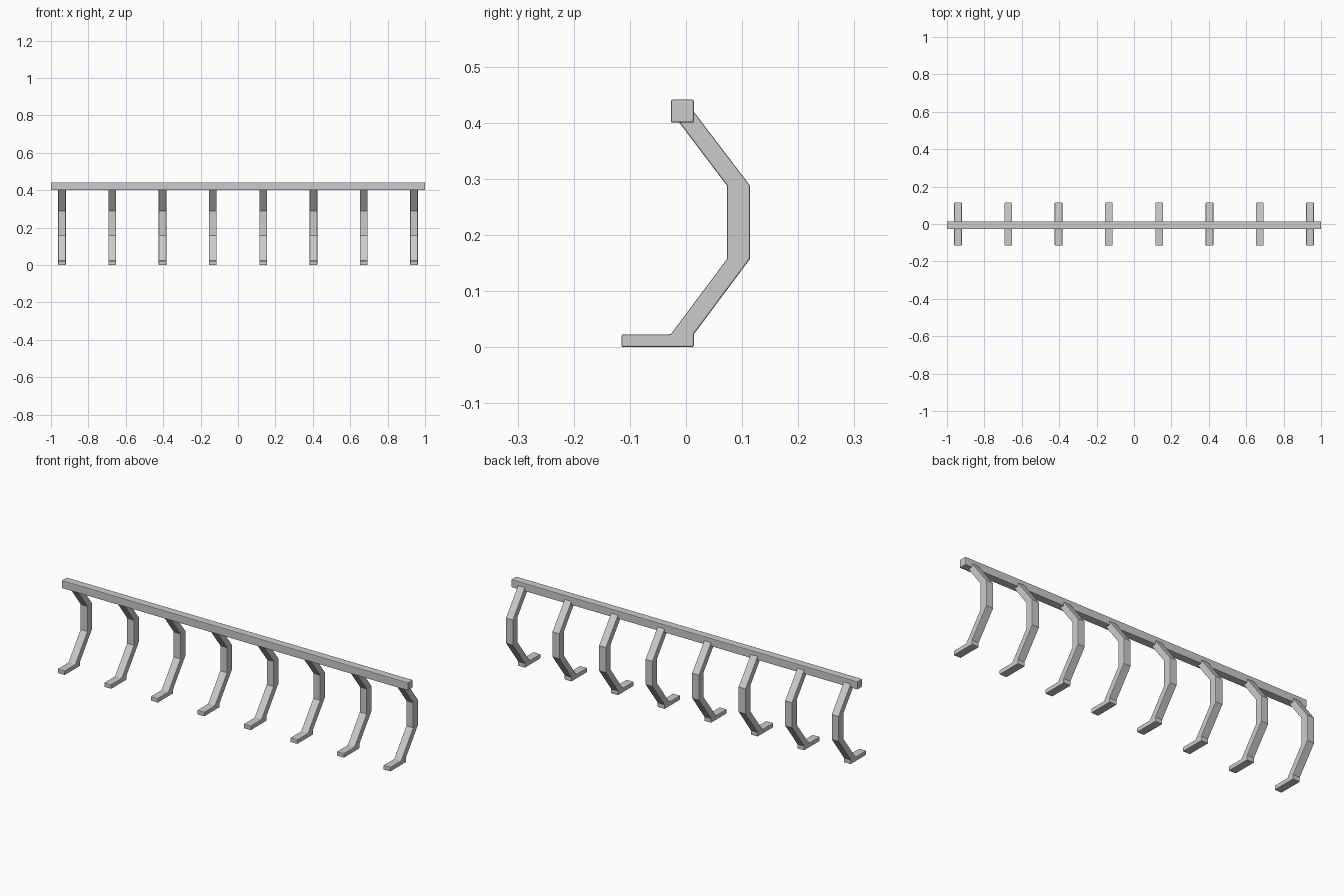
import bpy, bmesh

if "Cube" in bpy.data.objects:
    bpy.data.objects.remove(bpy.data.objects["Cube"])

BEVEL = 0.003


def prism(name, outline, x0, x1):
    """Extrude a (y, z) outline along x and soften its hard edges."""
    bm = bmesh.new()
    face = bm.faces.new([bm.verts.new((x0, y, z)) for y, z in outline])
    res = bmesh.ops.extrude_face_region(bm, geom=[face])
    verts = [v for v in res["geom"] if isinstance(v, bmesh.types.BMVert)]
    bmesh.ops.translate(bm, verts=verts, vec=(x1 - x0, 0, 0))
    bmesh.ops.recalc_face_normals(bm, faces=bm.faces)
    mesh = bpy.data.meshes.new(name)
    bm.to_mesh(mesh)
    bm.free()
    ob = bpy.data.objects.new(name, mesh)
    bpy.context.collection.objects.link(ob)
    bev = ob.modifiers.new("soft_edges", "BEVEL")
    bev.width = BEVEL
    bev.segments = 2
    bev.limit_method = "ANGLE"
    bev.angle_limit = 0.87
    return ob


# Long square top rail
prism("top_rail", [(-0.027, 0.4), (0.014, 0.4), (0.014, 0.441), (-0.027, 0.441)], -1, 1)

# Bent tines with a forward foot, evenly spaced below the rail
tine_outline = [
    (-0.115, 0), (0.014, 0), (0.014, 0.023), (0.114, 0.157), (0.114, 0.288),
    (0.012, 0.422), (-0.024, 0.416), (0.073, 0.288), (0.073, 0.157),
    (-0.027, 0.023), (-0.115, 0.023),
]
COUNT, REACH, HALF = 8, 0.941, 0.0205
for i in range(COUNT):
    x = -REACH + 2 * REACH * i / (COUNT - 1)
    prism(f"tine_{i + 1}", tine_outline, x - HALF, x + HALF)
